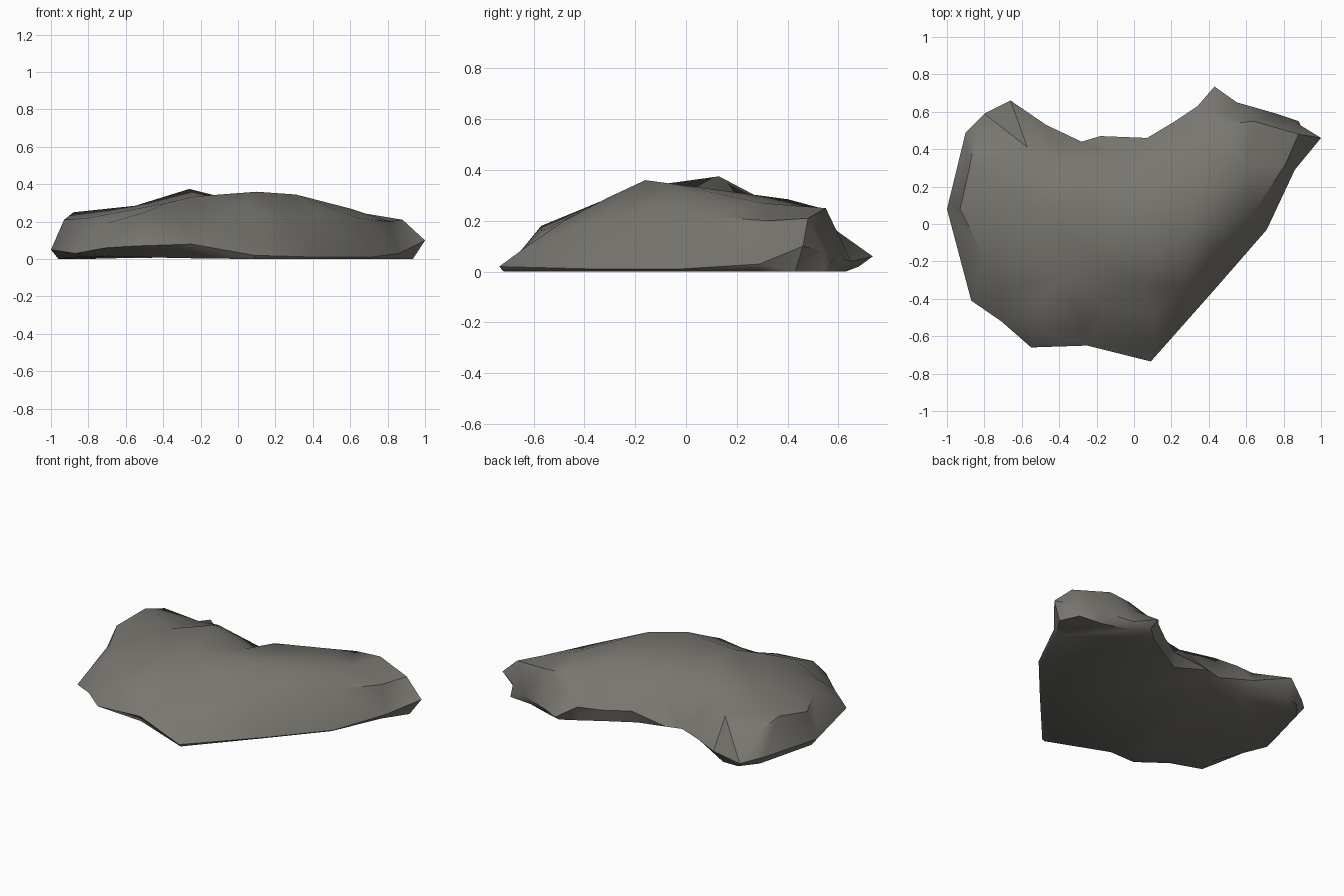
import bpy, bmesh, math
from mathutils import Vector
from mathutils.geometry import delaunay_2d_cdt

if "Cube" in bpy.data.objects:
    bpy.data.objects.remove(bpy.data.objects["Cube"])

# Widest outline of the rock, counter-clockwise from the right tip
outline = [
    (1.0, .46, .10), (.87, .54, .08), (.76, .59, .06), (.55, .65, .04),
    (.43, .735, .06), (.34, .63, .11), (.22, .55, .09), (.07, .46, .09),
    (-.18, .47, .06), (-.28, .44, .06), (-.47, .53, .07), (-.66, .66, .10),
    (-.80, .59, .03), (-.90, .49, .06), (-1.0, .08, .05), (-.87, -.41, .03),
    (-.71, -.52, .06), (-.55, -.66, .07), (-.25, -.65, .08), (.09, -.735, .02),
    (.44, -.34, .01), (.71, -.03, .01), (.86, .29, .03)]

# Base corners that are drawn in further than the rest (outline index: x, y, z)
deep_base = {1: (.88, .55, 0), 4: (.44, .68, .02), 5: (.36, .61, .01),
             6: (.21, .52, .01), 7: (.05, .43, .01), 8: (-.15, .34, .01),
             9: (-.25, .29, .01), 10: (-.46, .42, .01), 11: (-.68, .59, .01),
             15: (-.83, -.30, .015), 16: (-.66, -.37, .015),
             17: (-.50, -.47, .01), 18: (-.30, -.57, .005)}

# Breaks in the upper surface, each a line of points that stays an edge
ridges = [
    # rim of the right lobe
    [(.06, .29, .28), (.36, .40, .285), (.48, .53, .25), (.64, .55, .25),
     (.88, .48, .21), (.81, .32, .20), (.64, .06, .22), (.44, -.15, .24),
     (.27, -.35, .20)],
    # right crest
    [(.03, -.31, .29), (.10, -.16, .36), (.31, -.05, .345), (.60, .30, .27)],
    # left crest
    [(-.36, .31, .28), (-.26, .13, .375), (-.23, -.16, .335),
     (-.38, -.28, .30), (-.50, -.40, .25), (-.71, -.36, .19)],
    # rim of the left lobe
    [(-.80, -.18, .22), (-.93, .08, .21), (-.88, .30, .25), (-.85, .46, .20),
     (-.57, .41, .21), (-.43, .43, .20)],
    # bench above the front edge
    [(-.52, -.57, .18), (-.26, -.57, .16), (-.17, -.43, .20),
     (.09, -.48, .20), (.12, -.64, .09)]]

# Single points in hollows and on flat parts
spots = [(0, .08, .31), (-.55, .10, .285), (-.10, .36, .19), (.49, .58, .17)]

pts = [Vector(p) for p in outline]
n = len(outline)
edges = [(i, (i + 1) % n) for i in range(n)]
for line in ridges:
    k = len(pts)
    pts += [Vector(p) for p in line]
    edges += [(k + i, k + i + 1) for i in range(len(line) - 1)]
pts += [Vector(p) for p in spots]
result = delaunay_2d_cdt([p.xy for p in pts], edges, [], 1, 1e-5)
verts2d, faces, origins = result[0], result[2], result[3]

# Upper surface
bm = bmesh.new()
top = [bm.verts.new((v.x, v.y, pts[o[0]].z)) for v, o in zip(verts2d, origins)]
for f in faces:
    bm.faces.new([top[i] for i in f])

# Undercut rim and base
rim = {o[0]: v for o, v in zip(origins, top) if o[0] < n}
base = []
for i, (x, y, z) in enumerate(outline):
    s = 0.985 - 0.5 * z
    base.append(bm.verts.new(deep_base.get(i, (x * s, y * s, 0))))
for i in range(n):
    j = (i + 1) % n
    bm.faces.new((rim[i], base[i], base[j], rim[j]))
bm.faces.new(base[::-1])
bmesh.ops.triangulate(bm, faces=[f for f in bm.faces if len(f.verts) > 3])
bmesh.ops.recalc_face_normals(bm, faces=bm.faces)

mesh = bpy.data.meshes.new("flat_rock")
bm.to_mesh(mesh)
bm.free()
rock = bpy.data.objects.new("flat_rock", mesh)
bpy.context.collection.objects.link(rock)

# Warm grey stone
mat = bpy.data.materials.new("warm grey stone")
mat.diffuse_color = (.19, .182, .162, 1)
mat.use_nodes = True
mat.node_tree.nodes["Principled BSDF"].inputs["Base Color"].default_value = mat.diffuse_color
mesh.materials.append(mat)

# Smooth worn slopes, sharp breaks
bpy.context.view_layer.objects.active = rock
rock.select_set(True)
bpy.ops.object.shade_smooth_by_angle(angle=math.radians(50))
